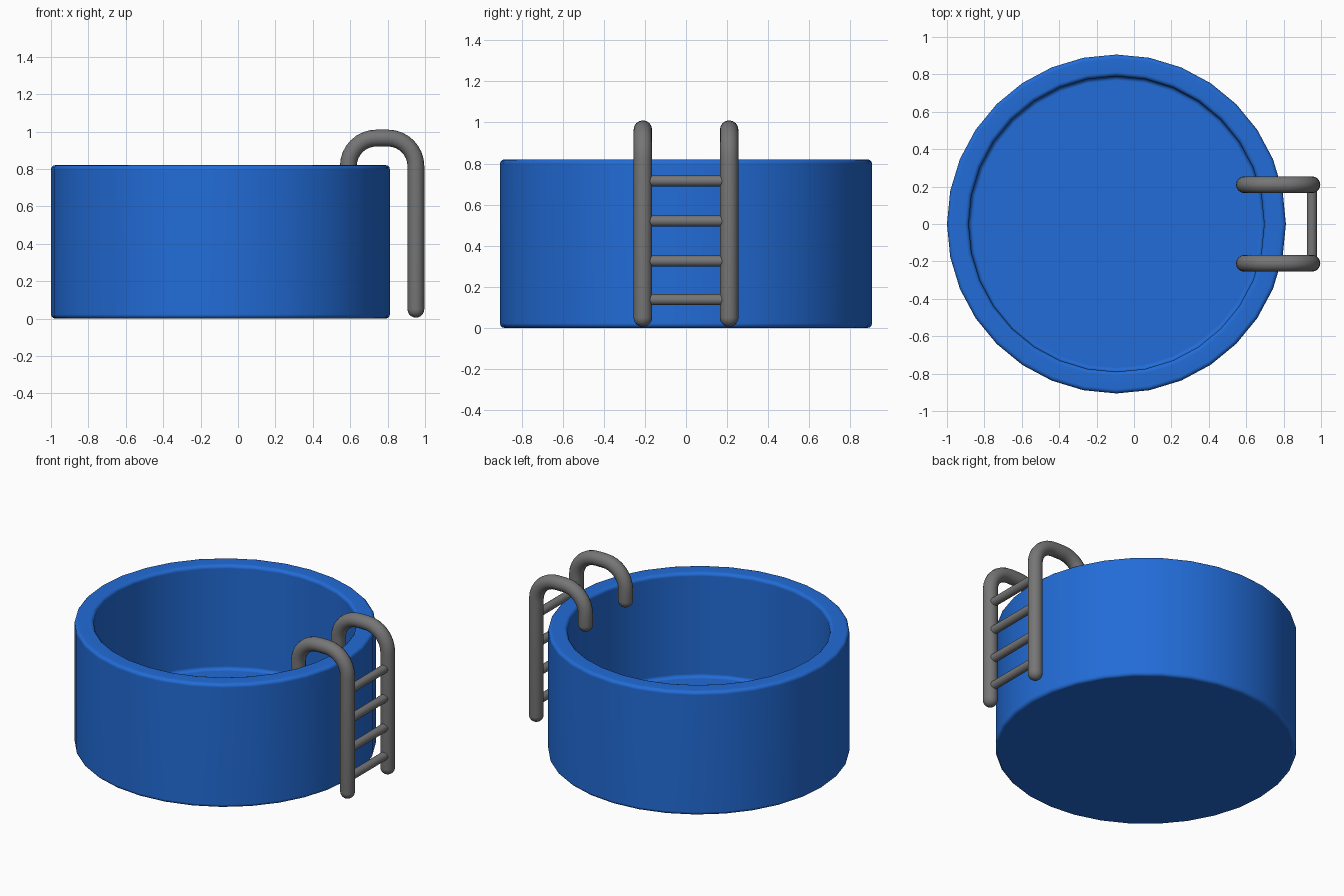
import bpy, bmesh
from math import sin, cos, pi, radians
from mathutils import Vector

cube = bpy.data.objects.get("Cube")
if cube:
    bpy.data.objects.remove(cube, do_unlink=True)


def material(name, rgb):
    mat = bpy.data.materials.new(name)
    mat.use_nodes = True
    mat.diffuse_color = (*rgb, 1)
    mat.node_tree.nodes["Principled BSDF"].inputs["Base Color"].default_value = (*rgb, 1)
    return mat


blue = material("pool blue", (0.016, 0.15, 0.68))
grey = material("metal grey", (0.18, 0.18, 0.18))


def skin(name, rings, mat, location=(0, 0, 0)):
    """Join equal rings of points into a closed solid with capped ends."""
    bm = bmesh.new()
    loops = [[bm.verts.new(p) for p in ring] for ring in rings]
    count = len(loops[0])
    for a, b in zip(loops, loops[1:]):
        for i in range(count):
            j = (i + 1) % count
            bm.faces.new((a[i], a[j], b[j], b[i]))
    bm.faces.new(loops[0])
    bm.faces.new(loops[-1])
    bmesh.ops.recalc_face_normals(bm, faces=bm.faces)
    mesh = bpy.data.meshes.new(name)
    bm.to_mesh(mesh)
    bm.free()
    obj = bpy.data.objects.new(name, mesh)
    bpy.context.collection.objects.link(obj)
    obj.location = location
    mesh.materials.append(mat)
    bpy.ops.object.select_all(action='DESELECT')
    obj.select_set(True)
    bpy.context.view_layer.objects.active = obj
    bpy.ops.object.shade_smooth_by_angle(angle=radians(40))
    return obj


def arc(cx, cz, r, start, end, steps):
    angles = [radians(start + (end - start) * i / steps) for i in range(steps + 1)]
    return [(cx + r * cos(a), cz + r * sin(a)) for a in angles]


# Pool: one turned profile with rounded edges
R_OUT, R_IN, HEIGHT, FLOOR, B = 0.906, 0.79, 0.82, 0.13, 0.022
profile = (arc(R_OUT - B, B, B, -90, 0, 3)
           + arc(R_OUT - B, HEIGHT - B, B, 0, 90, 3)
           + arc(R_IN + B, HEIGHT - B, B, 90, 180, 3)
           + arc(R_IN - B, FLOOR + B, B, 0, -90, 3))
SIDES = 32
turns = [2 * pi * i / SIDES for i in range(SIDES)]
pool = skin("pool_basin", [[(r * cos(t), r * sin(t), z) for t in turns] for r, z in profile],
            blue, (-0.094, 0, 0))
pool.modifiers.new("even_normals", 'WEIGHTED_NORMAL').keep_sharp = True

# Ladder rails: a hooked tube with rounded ends
TUBE, X_OUT, X_IN, TOP, BEND = 0.045, 0.951, 0.59, 0.965, 0.15
hook = (arc(X_OUT - BEND, TOP - BEND, BEND, 0, 90, 8)
        + arc(X_IN + BEND, TOP - BEND, BEND, 90, 180, 8))
caps = arc(0, 0, 1, 10, 90, 5)
stations = [(X_OUT, 0.005 + TUBE * (1 - c[1]), 0, TUBE * (1 - c[1] ** 2) ** 0.5)
            for c in caps[::-1]]
stations += [(X_OUT, 0.005 + TUBE, 0, TUBE)]
for i, (x, z) in enumerate(hook):
    stations.append((x, z, pi * (i if i < 9 else i - 1) / 16, TUBE))
stations += [(X_IN, 0.70 + TUBE, pi, TUBE)]
stations += [(X_IN, 0.70 + TUBE * (1 - c[1]), pi, TUBE * (1 - c[1] ** 2) ** 0.5)
             for c in caps]
# drop the zero-radius tips so that the caps stay clean
stations = [s for s in stations if s[3] > 0.001]


def rail_ring(x, z, angle, radius, sides=16):
    across = Vector((cos(angle), 0, sin(angle)))
    side = Vector((0, 1, 0))
    centre = Vector((x, 0, z))
    return [centre + radius * (across * cos(2 * pi * k / sides) + side * sin(2 * pi * k / sides))
            for k in range(sides)]


for name, y in (("ladder_rail_front", -0.21), ("ladder_rail_back", 0.21)):
    skin(name, [rail_ring(*s) for s in stations], grey, (0, y, 0))

# Ladder rungs
for n, z in enumerate((0.137, 0.325, 0.52, 0.715)):
    rings = [[(0.027 * cos(2 * pi * k / 16), y, 0.027 * sin(2 * pi * k / 16)) for k in range(16)]
             for y in (-0.2, 0.2)]
    skin(f"ladder_rung_{n + 1}", rings, grey, (X_OUT, 0, z))
